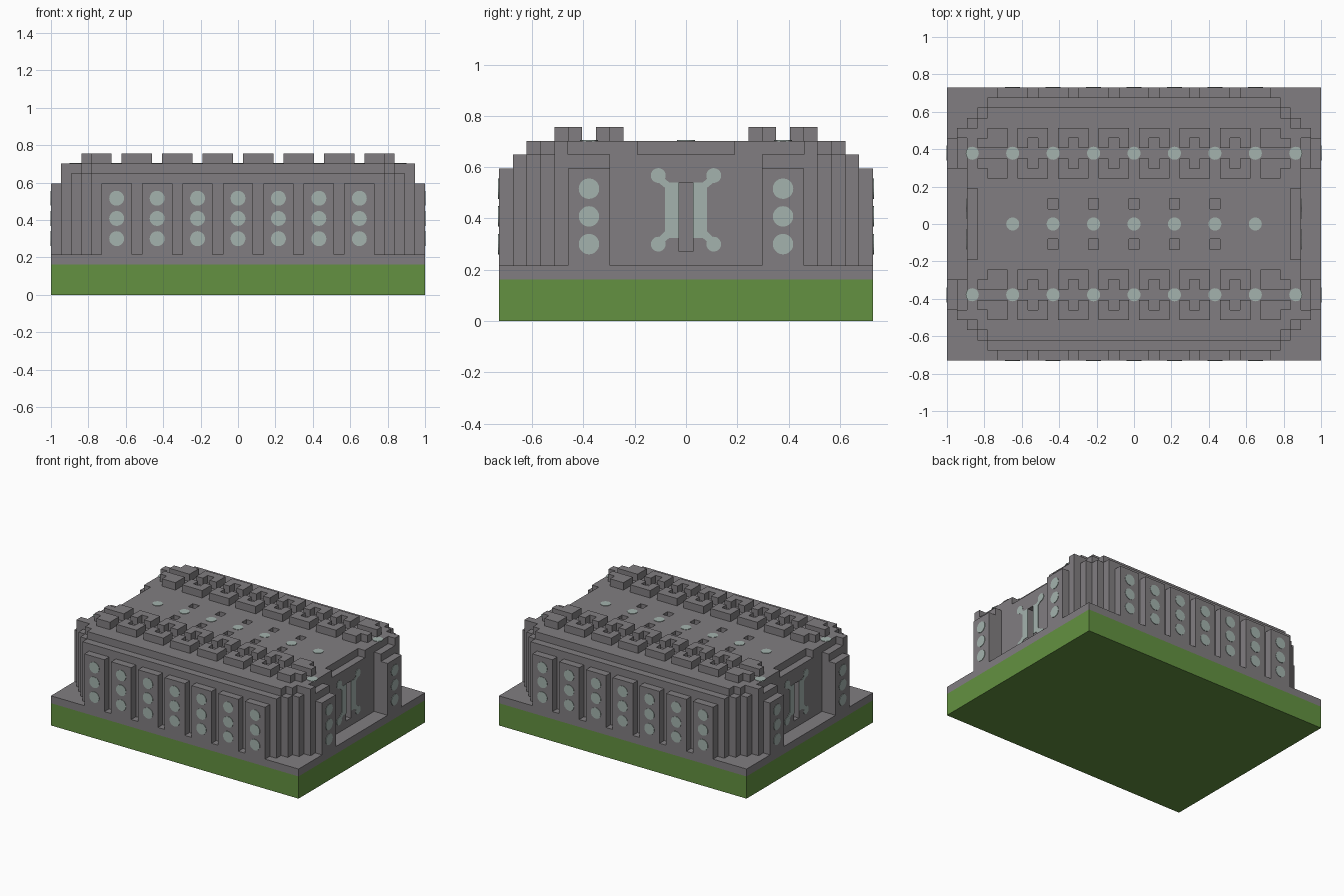
import bpy, bmesh, math
from mathutils import Matrix, Vector

U = 2 / 37          # one building block
cube = bpy.data.objects.get("Cube")
if cube:
    bpy.data.objects.remove(cube, do_unlink=True)


def material(name, rgb):
    m = bpy.data.materials.new(name)
    m.use_nodes = True
    m.diffuse_color = (*rgb, 1)
    m.node_tree.nodes["Principled BSDF"].inputs["Base Color"].default_value = (*rgb, 1)
    return m


stone = material("grey stone", (0.22, 0.208, 0.218))
grass = material("grass green", (0.125, 0.285, 0.052))
glass = material("pale glass", (0.37, 0.45, 0.42))


def finish(name, bm, mat):
    mesh = bpy.data.meshes.new(name)
    bm.to_mesh(mesh)
    bm.free()
    mesh.materials.append(mat)
    ob = bpy.data.objects.new(name, mesh)
    bpy.context.collection.objects.link(ob)
    return ob


def slab(name, low, high, mat):
    bm = bmesh.new()
    bmesh.ops.create_cube(bm, size=1)
    bmesh.ops.scale(bm, verts=bm.verts, vec=(37 * U, 27 * U, (high - low) * U))
    bmesh.ops.translate(bm, verts=bm.verts, vec=(0, 0, (low + high) / 2 * U))
    finish(name, bm, mat)


def blocks(name, solid, levels):
    """Skin every block for which solid(|i|, |j|, level) is true."""
    filled = {(i, j, k) for i in range(-18, 19) for j in range(-13, 14)
              for k in levels if solid(abs(i), abs(j), k)}
    bm = bmesh.new()
    for cell in filled:
        centre = Vector(cell) + Vector((0, 0, 0.5))
        for axis in range(3):
            for sign in (-1, 1):
                step = [0, 0, 0]
                step[axis] = sign
                if tuple(c + s for c, s in zip(cell, step)) in filled:
                    continue
                n = Vector(step) / 2
                a = Vector([0.5 if t == (axis + 1) % 3 else 0 for t in range(3)])
                b = Vector([0.5 if t == (axis + 2) % 3 else 0 for t in range(3)]) * sign
                ring = (-a - b, a - b, a + b, -a + b)
                bm.faces.new([bm.verts.new((centre + n + r) * U) for r in ring])
    bmesh.ops.remove_doubles(bm, verts=bm.verts, dist=U / 50)
    bmesh.ops.dissolve_limit(bm, angle_limit=0.02, verts=bm.verts, edges=bm.edges)
    finish(name, bm, stone)


# Ground
slab("grass_base", 0, 3, grass)
slab("stone_plinth", 3, 4, stone)


# Hall with stepped corners, recessed ends, door slits and roof pits
def hall(i, j, k):
    if j > 12 or i > 17 or i + j > 26:
        return False
    if i == 17:
        return j == 9 or (6 <= j <= 8 and k < 12)
    if k == 12:
        if j == 12 or i + j == 26:
            return False
        if i == 16 and j < 4:
            return False
        return not (j == 2 and i in (0, 4, 8))
    return not (j == 0 and i > 14 and 5 <= k < 10)


blocks("hall", hall, range(4, 13))

# Window piers on the long sides and on the ends
blocks("long_side_piers", lambda i, j, k: j == 13 and i <= 13 and i % 4 != 2, range(4, 11))
blocks("end_piers", lambda i, j, k: i == 18 and 6 <= j <= 8, range(4, 11))


# Roof crenellations: pairs of notched blocks
def crenel(i, j, k):
    if not 5 <= j <= 9 or j == 7 or i % 4 == 0 or i > 15:
        return False
    if i == 15 and j in (5, 9):
        return False
    return not (i in (2, 6, 10) and j in (6, 8))


blocks("roof_crenels", crenel, range(13, 14))


# Round lights
def lights(name, spots, radius):
    bm = bmesh.new()
    for place, normal in spots:
        turn = Vector((0, 0, 1)).rotation_difference(Vector(normal)).to_matrix().to_4x4()
        bmesh.ops.create_cone(bm, cap_ends=True, segments=20, radius1=radius, radius2=radius,
                              depth=0.006, matrix=Matrix.Translation(Vector(place) * U) @ turn)
    finish(name, bm, glass)


rows = (5.55, 7.55, 9.55)
lights("long_side_windows", [((i, s * 13.5, z), (0, s, 0)) for s in (-1, 1)
                             for i in range(-12, 13, 4) for z in rows], 0.04)
lights("end_windows", [((s * 18.5, j, z), (s, 0, 0)) for s in (-1, 1)
                       for j in (-7, 7) for z in rows], 0.04)
lights("roof_lights", [((i, 0, 13), (0, 0, 1)) for i in range(-12, 13, 4)]
       + [((i, j, 13), (0, 0, 1)) for i in range(-16, 17, 4) for j in (-7, 7)], 0.035)
lights("door_lamps", [((s * 16.5, j, z), (s, 0, 0)) for s in (-1, 1)
                      for j in (-2, 2) for z in (5.55, 10.5)], 0.029)

# Door glass: flared strips beside each slit
strip = [(0.5, 6), (1.2, 6), (1.7, 5.6), (2, 6), (1.5, 6.5),
         (1.5, 9.6), (2, 10), (1.7, 10.4), (1.2, 10), (0.5, 10)]
bm = bmesh.new()
for sx in (-1, 1):
    for sy in (-1, 1):
        front = [bm.verts.new((sx * (16.5 * U + 0.003), sy * y * U, z * U)) for y, z in strip]
        back = [bm.verts.new((sx * (16.5 * U - 0.003), sy * y * U, z * U)) for y, z in strip]
        bm.faces.new(front)
        bm.faces.new(back[::-1])
        for n in range(len(strip)):
            p = n - 1
            bm.faces.new((front[p], back[p], back[n], front[n]))
bmesh.ops.recalc_face_normals(bm, faces=bm.faces)
finish("door_glass", bm, glass)
